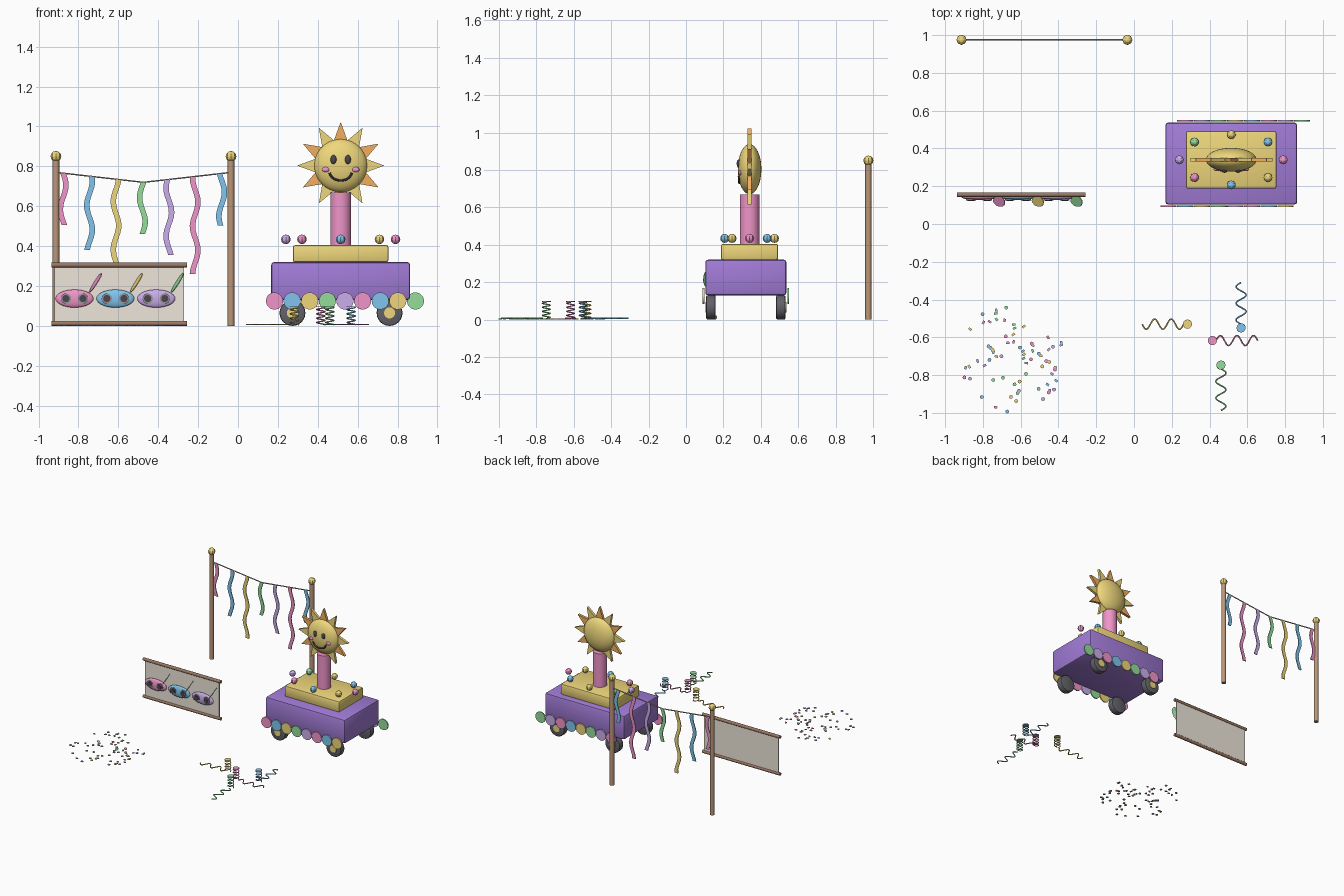
import bpy, bmesh, math, random
from math import sin, cos, pi
from mathutils import Vector, Matrix

if "Cube" in bpy.data.objects:
    bpy.data.objects.remove(bpy.data.objects["Cube"])

random.seed(4)
MATS = {}
RGB = dict(pink=(.87, .3, .58), blue=(.22, .56, .85), gold=(.86, .68, .2), green=(.3, .72, .33),
           purple=(.6, .42, .83), violet=(.36, .2, .68), orange=(.88, .43, .12), dark=(.07, .06, .08),
           wood=(.5, .31, .19), cloth=(.85, .79, .7), rope=(.45, .42, .36), tyre=(.12, .12, .14),
           cream=(.3, .29, .3), rodwood=(.33, .19, .13))
PARTY = ["pink", "blue", "gold", "green", "purple"]


def finish(name, me, col, smooth=False):
    if col not in MATS:
        MATS[col] = bpy.data.materials.new(col)
        MATS[col].diffuse_color = (*RGB[col], 1)
    me.materials.clear()
    me.materials.append(MATS[col])
    ob = bpy.data.objects.new(name, me)
    bpy.context.collection.objects.link(ob)
    if smooth:
        bpy.ops.object.select_all(action='DESELECT')
        ob.select_set(True)
        bpy.context.view_layer.objects.active = ob
        bpy.ops.object.shade_smooth_by_angle(angle=math.radians(40))
    return ob


def from_bm(name, bm, col, smooth=False):
    bmesh.ops.recalc_face_normals(bm, faces=bm.faces)
    me = bpy.data.meshes.new(name)
    bm.to_mesh(me)
    bm.free()
    return finish(name, me, col, smooth)


def box(name, c, size, col, bevel=0, rot=0):
    bm = bmesh.new()
    m = Matrix.Translation(c) @ Matrix.Rotation(rot, 4, 'Z') @ Matrix.Diagonal((*size, 1))
    bmesh.ops.create_cube(bm, size=1, matrix=m)
    if bevel:
        bmesh.ops.bevel(bm, geom=bm.edges[:], offset=bevel, segments=2, profile=.5, affect='EDGES')
    return from_bm(name, bm, col, bevel > 0)


def cyl(name, c, r, h, col, axis='Z', seg=24, bevel=0):
    bm = bmesh.new()
    rot = {'Z': Matrix(), 'Y': Matrix.Rotation(pi / 2, 4, 'X'), 'X': Matrix.Rotation(pi / 2, 4, 'Y')}[axis]
    bmesh.ops.create_cone(bm, cap_ends=True, segments=seg, radius1=r, radius2=r, depth=h,
                          matrix=Matrix.Translation(c) @ rot)
    if bevel:
        rims = [e for e in bm.edges if any(len(f.verts) > 4 for f in e.link_faces)]
        bmesh.ops.bevel(bm, geom=rims, offset=bevel, segments=2, profile=.5, affect='EDGES')
    return from_bm(name, bm, col, True)


def ball(name, c, size, col, seg=24, rings=14, smooth=True):
    bm = bmesh.new()
    bmesh.ops.create_uvsphere(bm, u_segments=seg, v_segments=rings, radius=1,
                              matrix=Matrix.Translation(c) @ Matrix.Diagonal((*size, 1)))
    return from_bm(name, bm, col, smooth)


def tube(name, pts, r, col):
    cu = bpy.data.curves.new(name, 'CURVE')
    cu.dimensions, cu.bevel_depth, cu.bevel_resolution, cu.use_fill_caps = '3D', r, 1, True
    sp = cu.splines.new('POLY')
    sp.points.add(len(pts) - 1)
    for p, q in zip(sp.points, pts):
        p.co = (*q, 1)
    tmp = bpy.data.objects.new(name, cu)
    me = bpy.data.meshes.new_from_object(tmp)
    bpy.data.objects.remove(tmp)
    return finish(name, me, col, True)


def strip(name, pairs, offset, col):
    """Thin solid band from left/right point pairs, thickened along offset."""
    bm = bmesh.new()
    o = Vector(offset)
    rows = [[bm.verts.new(Vector(p) + s * o) for p, s in ((l, -1), (r, -1), (r, 1), (l, 1))]
            for l, r in pairs]
    for a, b in zip(rows, rows[1:]):
        for k in range(4):
            bm.faces.new((a[k], a[k - 1], b[k - 1], b[k]))
    bm.faces.new(rows[0])
    bm.faces.new(rows[-1])
    return from_bm(name, bm, col)


# Streamer stand: two poles, rope, wavy ribbons
PY, X0, X1 = .975, -.913, -.035
for x in (X0, X1):
    cyl("streamer_pole", (x, PY, .415), .017, .83, "wood", seg=12)
    ball("pole_finial", (x, PY, .85), (.027,) * 3, "gold", 8, 6, False)
XM = (X0 + X1) / 2
rope_z = lambda x: .72 + .05 * abs(x - XM) / .44
tube("rope", [(X0, PY, .77), (XM, PY, .72), (X1, PY, .77)], .004, "rope")
lengths = [.26, .37, .49, .26, .38, .49, .26]
for i, ln in enumerate(lengths):
    x = -.877 + i * .1325
    pairs = []
    for k in range(19):
        t = k / 18
        cx = x + .014 * sin(t * ln * 26 + i * .9)
        z = rope_z(x) - ln * t
        pairs.append(((cx - .014, PY, z), (cx + .014, PY, z)))
    strip("hanging_streamer", pairs, (0, .003, 0), PARTY[[0, 1, 2, 3, 4, 0, 1][i]])

# Mask banner: cloth between two rods
BY = .155
box("banner_cloth", (-.595, BY, .157), (.65, .008, .29), "cloth")
for z in (.012, .305):
    cyl("banner_rod", (-.596, BY, z), .012, .68, "rodwood", 'X', 12)
for i in range(3):
    mx = -.82 + i * .205
    ball("mask", (mx, .143, .137), (.095, .016, .045), PARTY[[0, 1, 4][i]])
    for s in (-1, 1):
        cyl("mask_eye_rim", (mx + s * .043, .132, .137), .026, .014, "cream", 'Y', 16)
        cyl("mask_eye", (mx + s * .043, .128, .137), .018, .014, "dark", 'Y', 16)
    for k in range(5):
        a = (k - 2) * .026
        ball("mask_bead", (mx + a, .142, .098 + a * a * 3), (.005,) * 3, "dark", 8, 6)
    # plume: leaf whose width runs towards the front
    d, w = Vector((.06, .0, .095)), Vector((.006, -.028, -.004))
    base = Vector((mx + .076, .12, .168))
    pairs = [(base + d * t - w * f, base + d * t + w * f)
             for t, f in ((0, .2), (.2, .8), (.45, 1), (.7, .95), (.88, .75), (1, .15))]
    strip("mask_plume", pairs, d.cross(w).normalized() * .002, PARTY[[0, 2, 3][i]])

# Parade cart: body, plinth, column
CX, CY = .515, .34
box("cart_body", (CX, .32, .225), (.697, .434, .19), "violet", .014)
box("cart_plinth", (CX, CY, .362), (.478, .305, .086), "gold", .01)
cyl("column", (CX, CY, .535), .052, .27, "pink")
for x in (.273, .76):
    for y, s in ((.133, -1), (.507, 1)):
        cyl("wheel", (x, y, .065), .065, .05, "tyre", 'Y', 24, .008)
        cyl("wheel_hub", (x, y + s * .024, .065), .028, .012, "gold", 'Y', 16)

# Scalloped trim along front and back of the cart
for i in range(8):
    cyl("front_scallop", (.183 + i * .0884, .094, .125), .043, .009, PARTY[i % 5], 'Y', 20)
    cyl("back_scallop", (.89 - i * .0884, .547, .125), .043, .009, PARTY[(i + 8) % 5], 'Y', 20)

# Ring of lamps above the plinth
for i in range(8):
    a = i * pi / 4
    ball("lamp", (CX + .275 * cos(a), CY + .133 * sin(a), .434), (.024,) * 3, PARTY[i % 5], 8, 6, False)

# Sun: flattened head, flat rays, face
SZ = .804
ball("sun_head", (CX, CY, SZ), (.134, .063, .134), "gold", 32, 20)
for i in range(12):
    a = pi / 2 + i * pi / 6
    u, v = Vector((cos(a), 0, sin(a))), Vector((-sin(a), 0, cos(a)))
    c = Vector((CX, CY, SZ))
    strip("sun_ray", [(c + u * .12 - v * .036, c + u * .12 + v * .036),
                      (c + u * .217 - v * .0008, c + u * .217 + v * .0008)],
          (0, .01, 0), "gold" if i % 2 else "orange")


def face_y(dx, dz):
    return CY - .063 * math.sqrt(max(0, 1 - (dx * dx + dz * dz) / .134 ** 2))


for s in (-1, 1):
    ball("sun_eye", (CX + s * .036, face_y(.036, .03), SZ + .03), (.015, .01, .023), "dark", 16, 10)
    ball("sun_cheek", (CX + s * .075, face_y(.075, .02), SZ - .02), (.019, .009, .013), "pink", 16, 10)
smile = [(.056 * cos(pi + .15 + k * (pi - .3) / 14), -.03 + .045 * sin(pi + .15 + k * (pi - .3) / 14))
         for k in range(15)]
tube("sun_smile", [(CX + x, face_y(x, z) - .003, SZ + z) for x, z in smile], .006, "dark")

# Curled party ribbons: coil, top cap and wavy tail on the ground
for x, y, ang, col in ((.283, -.53, pi, "gold"), (.567, -.55, pi / 2, "blue"),
                       (.415, -.617, 0, "pink"), (.46, -.747, -pi / 2, "green")):
    coil = [(x + .021 * cos(t * pi / 6), y + .021 * sin(t * pi / 6), .006 + .087 * t / 48) for t in range(49)]
    tube("ribbon_coil", coil, .0035, col)
    cyl("ribbon_cap", (x, y, .096), .024, .005, col, 'Z', 16)
    u, v = (cos(ang), sin(ang)), (-sin(ang), cos(ang))
    tail = []
    for k in range(37):
        d, w = .02 + .22 * k / 36, .027 * sin(k / 36 * 2 * pi * 2.5)
        tail.append((x + u[0] * d + v[0] * w, y + u[1] * d + v[1] * w, .007))
    tube("ribbon_tail", tail, .004, col)

# Scattered confetti
for i in range(70):
    a, r = random.uniform(0, 2 * pi), .285 * math.sqrt(random.random())
    c = (-.645 + r * cos(a), -.715 + r * sin(a), .003)
    if i % 2:
        cyl("confetti_dot", c, .01, .005, PARTY[i % 5], 'Z', 8)
    else:
        box("confetti_square", c, (.018, .012, .005), PARTY[i % 5], 0, random.uniform(0, pi))

for m in bpy.data.materials:
    if m.users and not m.is_grease_pencil:
        m.use_nodes = True
        m.node_tree.nodes["Principled BSDF"].inputs["Base Color"].default_value = m.diffuse_color
